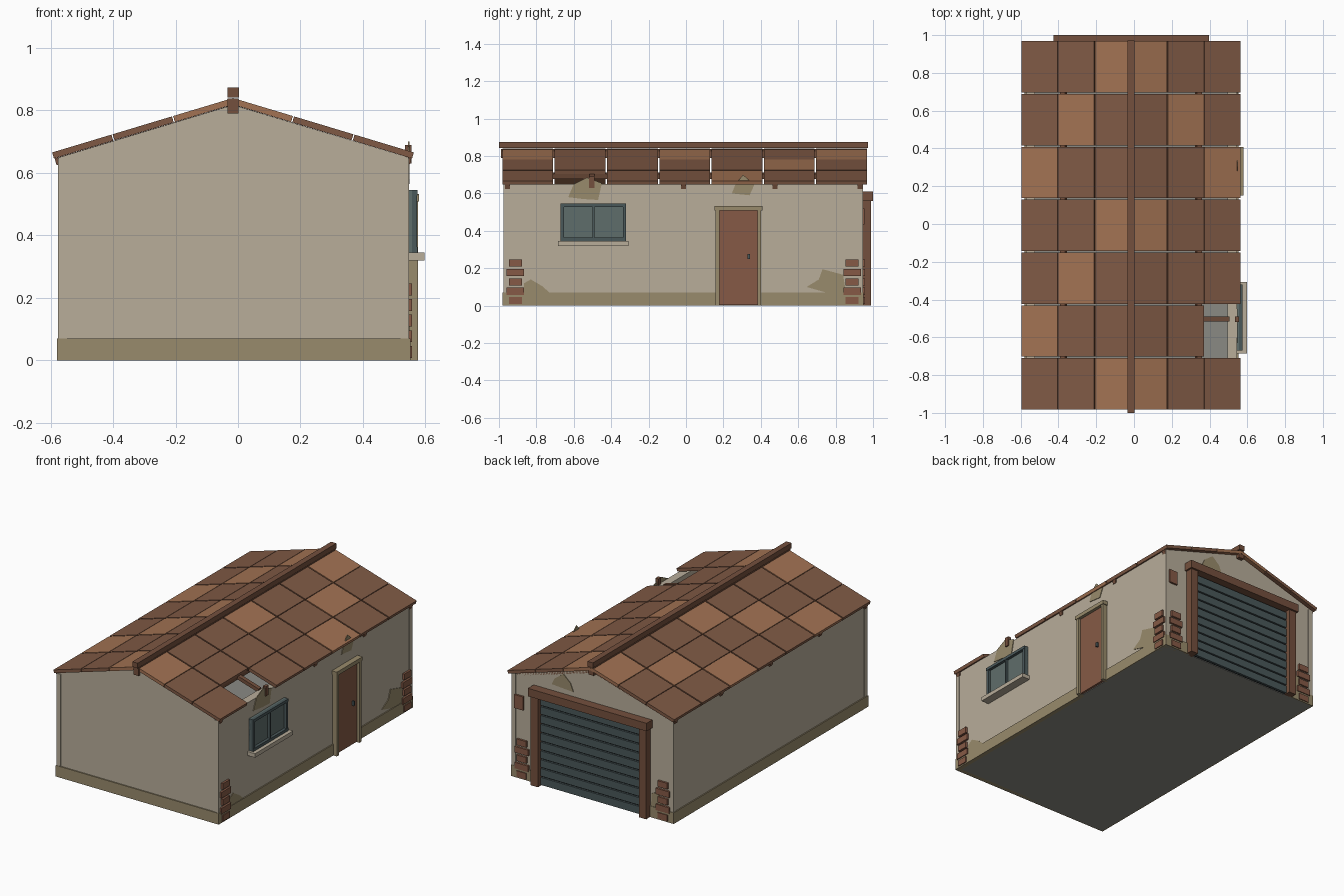
import bpy, bmesh, math
from mathutils import Vector

if "Cube" in bpy.data.objects:
    bpy.data.objects.remove(bpy.data.objects["Cube"])


def material(name, hexcode):
    m = bpy.data.materials.new(name)
    ch = [int(hexcode[i:i + 2], 16) / 255 for i in (0, 2, 4)]
    m.diffuse_color = [c / 12.92 if c < 0.04 else ((c + 0.055) / 1.055) ** 2.4 for c in ch] + [1]
    m.use_nodes = True
    m.node_tree.nodes["Principled BSDF"].inputs["Base Color"].default_value = m.diffuse_color
    return m


WALL = material("plaster", "b8ad9a")
TAN = material("tan_render", "998b6c")
TILE = material("brown_tile", "805a45")
ORANGE = material("orange_tile", "a27253")
TIMBER = material("timber", "74503d")
CLAY = material("clay_red", "865a46")
SLATE = material("slate_grey", "4a585a")
GLASS = material("glass", "5f6d6b")
CONCRETE = material("concrete", "8a8a84")
DARK = material("dark_gap", "23292a")


def finish(name, bm, mat):
    bmesh.ops.recalc_face_normals(bm, faces=bm.faces)
    me = bpy.data.meshes.new(name)
    bm.to_mesh(me)
    bm.free()
    me.materials.append(mat)
    ob = bpy.data.objects.new(name, me)
    bpy.context.collection.objects.link(ob)
    return ob


def prism(name, ring, offset, mat):
    """Extrude a ring of 3D points along an offset."""
    bm = bmesh.new()
    a = [bm.verts.new(Vector(p)) for p in ring]
    b = [bm.verts.new(Vector(p) + Vector(offset)) for p in ring]
    bm.faces.new(a)
    bm.faces.new(b)
    for i in range(len(a)):
        j = (i + 1) % len(a)
        bm.faces.new((a[i], a[j], b[j], b[i]))
    return finish(name, bm, mat)


def box(name, x, y, z, mat):
    ring = [(x[0], y[0], z[0]), (x[1], y[0], z[0]), (x[1], y[1], z[0]), (x[0], y[1], z[0])]
    return prism(name, ring, (0, 0, z[1] - z[0]), mat)


RX, RZ = -0.016, 0.84            # ridge line
ANG = math.atan2(0.175, 0.581)   # roof pitch
X0, X1, Y0, Y1 = -0.573, 0.545, -0.973, 0.943


def slope_box(name, side, s, y, d, mat):
    """Box lying on a roof slope: s runs down the slope, d is depth below the top."""
    def pt(t, depth):
        return (RX + side * (t * math.cos(ANG) - depth * math.sin(ANG)), y[0],
                RZ - t * math.sin(ANG) - depth * math.cos(ANG))
    ring = [pt(s[0], d[0]), pt(s[1], d[0]), pt(s[1], d[1]), pt(s[0], d[1])]
    return prism(name, ring, (0, y[1] - y[0], 0), mat)


# Floor, walls and gables
box("floor", (X0, X1), (Y0, Y1), (0, 0.02), CONCRETE)
T = 0.05
for name, y in (("front_wall", Y0), ("back_wall", Y1 - T)):
    prism(name, [(X0, y, 0.003), (X1, y, 0.003), (X1, y, 0.65), (RX, y, 0.818), (X0, y, 0.65)],
          (0, T, 0), WALL)
box("left_wall", (X0, X0 + T), (Y0 + T, Y1 - T), (0.003, 0.65), WALL)
box("right_wall", (X1 - T, X1), (Y0 + T, Y1 - T), (0.003, 0.65), WALL)

# Corner posts
for x in (X0 - 0.003, X1 - 0.025):
    for y in (Y0 - 0.004, Y1 - 0.024):
        box("corner_post", (x, x + 0.028), (y, y + 0.028), (0.003, 0.648), WALL)

# Plinth strips, broken at the doors
P = 0.007
box("plinth_front", (X0 - P, X1 + P), (Y0 - P, Y0 + 0.02), (0, 0.07), TAN)
box("plinth_left", (X0 - P, X0 + 0.02), (Y0, Y1 + P), (0, 0.07), TAN)
for y in ((Y0, 0.17), (0.39, Y1 + P)):
    box("plinth_right", (X1 - 0.02, X1 + P), y, (0, 0.07), TAN)
for x in ((X0, -0.40), (0.37, X1)):
    box("plinth_back", x, (Y1 - 0.02, Y1 + P), (0, 0.07), TAN)

# Roof tiles: seven rows from back to front, three columns from ridge to eave
LEFT = ["OBB", "BOB", "BBO", "OBB", "BOB", "BBO", "OBB"]
RIGHT = ["OBB", "BOB", "BBO", "OBB", "BBB", "BB-", "OBB"]
PITCH_Y, COL = 0.2797, 0.2023
for side, pattern in ((-1, LEFT), (1, RIGHT)):
    for r, row in enumerate(pattern):
        y1 = 0.968 - r * PITCH_Y
        for c, kind in enumerate(row):
            if kind != "-":
                slope_box("roof_tile", side, (c * COL + 0.002, (c + 1) * COL - 0.002),
                          (y1 - PITCH_Y + 0.008, y1), (0, 0.02), ORANGE if kind == "O" else TILE)

# Rafters and purlins
for side in (-1, 1):
    for i, y in enumerate((-0.955, -0.503, -0.014, 0.475, 0.93)):
        end = 0.55 if side == 1 and i == 1 else 0.603
        slope_box("rafter", side, (0.01, end), (y - 0.013, y + 0.013), (0.0205, 0.043), TIMBER)
    slope_box("purlin", side, (0.37, 0.40), (Y0 + T, Y1 - T), (0.021, 0.05), TIMBER)
# Splintered rafter end over the broken roof
box("rafter_stub", (0.535, 0.556), (-0.518, -0.490), (0.63, 0.69), TIMBER)

# Ridge
box("ridge_cap", (RX - 0.018, RX + 0.019), (-1.0, 0.972), (0.842, 0.874), TIMBER)
box("ridge_beam", (RX - 0.018, RX + 0.018), (-0.99, 0.966), (0.79, 0.838), TIMBER)

# Window on the right wall
WY, WZ = (-0.67, -0.32), (0.345, 0.545)
box("window_glass", (X1 - 0.01, X1 + 0.012), WY, WZ, GLASS)
F = 0.018
for z in ((WZ[0], WZ[0] + F), (WZ[1] - F, WZ[1])):
    box("window_rail", (X1 - 0.005, X1 + 0.03), WY, z, SLATE)
for y in (WY[0], -0.501, WY[1] - F):
    w = 0.012 if y == -0.501 else F
    box("window_stile", (X1 - 0.005, X1 + 0.028), (y, y + w), (WZ[0] + F, WZ[1] - F), SLATE)
box("window_sill", (X1 - 0.005, 0.598), (-0.685, -0.308), (0.32, 0.345), WALL)

# Side door
box("side_door", (X1 - 0.005, X1 + 0.015), (0.178, 0.382), (0.004, 0.51), CLAY)
for y in ((0.158, 0.178), (0.382, 0.402)):
    box("door_jamb", (X1 - 0.01, 0.576), y, (0, 0.51), TAN)
box("door_head", (X1 - 0.01, 0.58), (0.152, 0.408), (0.508, 0.532), TAN)
box("door_handle", (X1 + 0.015, X1 + 0.028), (0.33, 0.342), (0.25, 0.277), SLATE)

# Garage door on the back wall
box("garage_backing", (-0.375, 0.345), (Y1 - 0.01, Y1 + 0.006), (0.004, 0.56), DARK)
SLATS = 10
for i in range(SLATS):
    z = 0.005 + i * 0.0555
    box("garage_slat", (-0.372, 0.342), (Y1, Y1 + 0.018), (z, z + 0.047), SLATE)
for x in (-0.415, 0.337):
    box("garage_post", (x, x + 0.05), (Y1 - 0.01, 0.988), (0, 0.562), TIMBER)
box("garage_header", (-0.426, 0.398), (Y1 - 0.01, 1.0), (0.56, 0.61), TIMBER)
box("wall_plaque", (0.465, 0.525), (Y1, Y1 + 0.012), (0.435, 0.52), CLAY)

# Exposed bricks near the corners
for i in range(5):
    z = (0.008 + i * 0.05, 0.046 + i * 0.05)
    half = 0.047 if i % 2 else 0.034
    for y in (-0.912, 0.888):
        box("side_brick", (X1 - 0.01, X1 + 0.013), (y - half, y + half), z, CLAY)
    for x in (-0.505, 0.475):
        box("back_brick", (x - half, x + half), (Y1 - 0.01, Y1 + 0.013), z, CLAY)


# Patches of worn render
def side_patch(pts):
    prism("worn_patch", [(X1 - 0.001, y, z) for y, z in pts], (0.005, 0, 0), TAN)


def back_patch(pts):
    prism("worn_patch", [(x, Y1 - 0.001, z) for x, z in pts], (0, 0.005, 0), TAN)


side_patch([(-0.63, 0.58), (-0.55, 0.57), (-0.47, 0.565), (-0.45, 0.655), (-0.53, 0.685), (-0.6, 0.65)])
side_patch([(0.245, 0.6), (0.34, 0.59), (0.365, 0.645), (0.305, 0.70), (0.265, 0.65)])
side_patch([(-0.865, 0.07), (-0.73, 0.07), (-0.77, 0.105), (-0.83, 0.14), (-0.865, 0.12)])
side_patch([(0.645, 0.10), (0.75, 0.07), (0.855, 0.07), (0.84, 0.165), (0.73, 0.195), (0.71, 0.14)])
back_patch([(0.12, 0.64), (0.27, 0.65), (0.25, 0.69), (0.19, 0.735), (0.14, 0.69)])
back_patch([(-0.51, 0.07), (-0.42, 0.07), (-0.425, 0.15), (-0.47, 0.17)])
